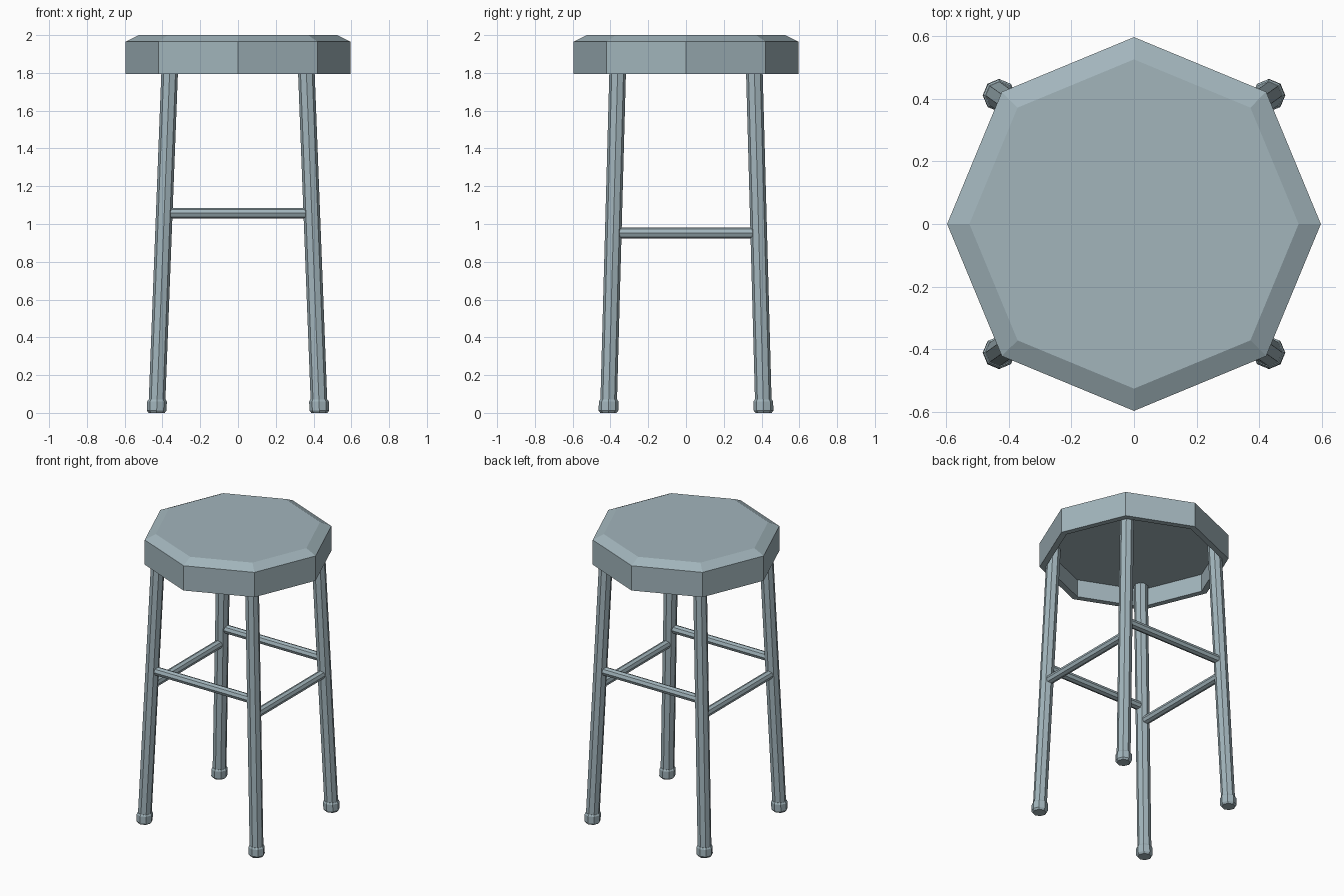
import bpy, bmesh
from math import cos, sin, pi
from mathutils import Vector

if "Cube" in bpy.data.objects:
    bpy.data.objects.remove(bpy.data.objects["Cube"])

SIDES = 8

# Blue-grey paint
paint = bpy.data.materials.new("blue_grey")
paint.diffuse_color = (0.36, 0.46, 0.50, 1)
paint.use_nodes = True
paint.node_tree.nodes["Principled BSDF"].inputs["Base Color"].default_value = paint.diffuse_color


def loft(name, rings, u=Vector((1, 0, 0)), v=Vector((0, 1, 0))):
    """Octagonal skin through (centre, radius) rings, capped at both ends."""
    bm = bmesh.new()
    loops = []
    for centre, r in rings:
        loops.append([bm.verts.new(Vector(centre)
                      + u * r * cos(2 * pi * i / SIDES)
                      + v * r * sin(2 * pi * i / SIDES)) for i in range(SIDES)])
    for a, b in zip(loops, loops[1:]):
        for i in range(SIDES):
            j = (i + 1) % SIDES
            bm.faces.new((a[i], a[j], b[j], b[i]))
    bm.faces.new(loops[0][::-1])
    bm.faces.new(loops[-1])
    bmesh.ops.recalc_face_normals(bm, faces=bm.faces)
    mesh = bpy.data.meshes.new(name)
    bm.to_mesh(mesh)
    bm.free()
    mesh.materials.append(paint)
    obj = bpy.data.objects.new(name, mesh)
    bpy.context.collection.objects.link(obj)
    return obj


def leg_axis(sx, sy, z):
    """Centre of a splayed leg at height z."""
    t = z / 1.8
    return Vector((sx * (0.431 - 0.069 * t), sy * (0.411 - 0.049 * t), z))


# Seat: chamfered octagon, hollow underneath
loft("seat", [((0, 0, z), r) for r, z in
              [(0.555, 1.915), (0.555, 1.793), (0.596, 1.793),
               (0.596, 1.965), (0.525, 2.0)]])

# Legs with feet
for sx, side in ((-1, "left"), (1, "right")):
    for sy, end in ((-1, "front"), (1, "back")):
        loft(f"{end}_{side}_leg",
             [(leg_axis(sx, sy, z), 0.044) for z in (0.03, 1.915)])
        loft(f"{end}_{side}_foot",
             [(leg_axis(sx, sy, z), r) for z, r in
              [(0, 0.043), (0.012, 0.052), (0.06, 0.052), (0.07, 0.046)]])

# Rungs: the front and back pair sits higher than the side pair
X, Y, Z = Vector((1, 0, 0)), Vector((0, 1, 0)), Vector((0, 0, 1))
for s, end, side in ((-1, "front", "left"), (1, "back", "right")):
    loft(f"{end}_rung", [(leg_axis(sx, s, 1.057), 0.029) for sx in (-1, 1)], Y, Z)
    loft(f"{side}_rung", [(leg_axis(s, sy, 0.953), 0.029) for sy in (-1, 1)], X, Z)
